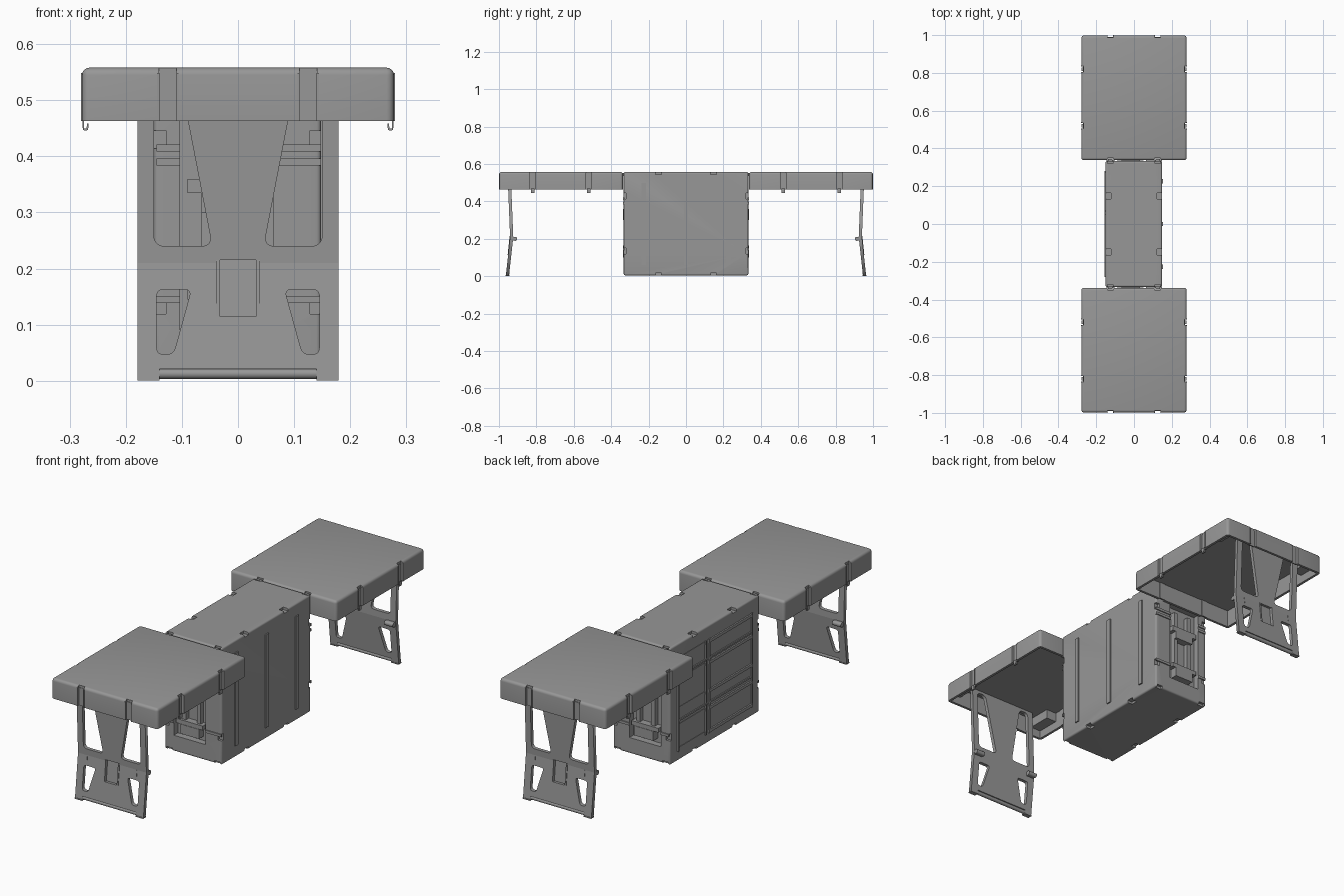
import bpy, bmesh, math
from mathutils import Vector, Matrix

if "Cube" in bpy.data.objects:
    bpy.data.objects.remove(bpy.data.objects["Cube"])


def add_box(bm, lo, hi):
    lo, hi = Vector(lo), Vector(hi)
    m = Matrix.Translation((lo + hi) / 2) @ Matrix.Diagonal((*(hi - lo), 1))
    return bmesh.ops.create_cube(bm, size=1, matrix=m)["verts"]


def finish(bm, name):
    me = bpy.data.meshes.new(name)
    bm.to_mesh(me)
    bm.free()
    ob = bpy.data.objects.new(name, me)
    bpy.context.collection.objects.link(ob)
    return ob


def boxes(name, items):
    bm = bmesh.new()
    for lo, hi in items:
        add_box(bm, lo, hi)
    return finish(bm, name)


def activate(ob):
    bpy.ops.object.select_all(action='DESELECT')
    ob.select_set(True)
    bpy.context.view_layer.objects.active = ob


def cut(ob, items):
    c = boxes("cutter", items)
    c.hide_render = True
    mod = ob.modifiers.new("cut", 'BOOLEAN')
    mod.operation, mod.solver, mod.object = 'DIFFERENCE', 'EXACT', c
    activate(ob)
    bpy.ops.object.modifier_apply(modifier="cut")
    bpy.data.objects.remove(c)


def smooth(ob):
    activate(ob)
    bpy.ops.object.shade_smooth_by_angle(angle=math.radians(35))


def rounded_box(name, lo, hi, r, keep_bottom=False):
    bm = bmesh.new()
    add_box(bm, lo, hi)
    edges = [e for e in bm.edges
             if not (keep_bottom and all(abs(v.co.z - lo[2]) < 1e-5 for v in e.verts))]
    bmesh.ops.bevel(bm, geom=edges, offset=r, segments=4, profile=0.5, affect='EDGES')
    return finish(bm, name)


def around(x, y, z, a, b, c):
    return (x - a, y - b, z - c), (x + a, y + b, z + c)


def mirror_y(ob):
    """Twin of a part at the other end."""
    me = ob.data.copy()
    me.transform(Matrix.Diagonal((1, -1, 1, 1)))
    me.flip_normals()
    twin = bpy.data.objects.new(ob.name + "_back", me)
    bpy.context.collection.objects.link(twin)
    ob.name += "_front"


S = (-1, 1)

# Central upright case with strap notches and recessed ends
case = rounded_box("case", (-.15, -.333, 0.005), (.148, .333, .557), .008)
cuts = []
for s in S:
    cuts.append(around(-.02, s * .333, .275, .083, .03, .195))
    for t in S:
        for z in (.005, .557):
            cuts.append(around(s * .15, t * .148, z, .028, .016, .012))
        for z in (.135, .43):
            cuts.append(around(s * .15, t * .333, z, .022, .012, .016))
        for z in (.005, .557):
            cuts.append(around(s * .125, t * .333, z, .015, .012, .012))
cut(case, cuts)
smooth(case)

# Vertical ribs on the right face
boxes("right_ribs", [((.14, y - .011, .06), (.154, y + .011, .5))
                     for y in (-.226, 0, .226)])

# Slatted frame on the left face
items = []
for z in (.06, .17, .25, .385, .485):
    items.append(((-.157, -.275, z - .007), (-.145, .05, z + .007)))
    items.append(((-.152, .065, z - .007), (-.145, .28, z + .007)))
for z in (.195, .405):
    items.append(((-.155, -.275, z - .004), (-.145, .28, z + .004)))
for y in (-.275, .045, .07, .275):
    items.append(((-.156, y - .005, .05), (-.145, y + .005, .495)))
boxes("left_slats", items)

# End rails, carrying handle and clasps of the case
items = []
for z in (.145, .39, .415):
    items.append(((-.145, -.338, z - .006), (-.103, -.33, z + .006)))
    items.append(((.063, -.338, z - .006), (.148, -.33, z + .006)))
items += [((-.065, -.325, .10), (-.045, -.3, .44)),
          ((.012, -.325, .10), (.032, -.3, .44)),
          ((-.09, -.336, .335), (.05, -.3, .36)),
          ((-.065, -.338, .30), (.032, -.3, .335)),
          ((-.09, -.336, .145), (.05, -.3, .165)),
          ((-.065, -.338, .10), (.032, -.3, .145))]
mirror_y(boxes("end_handle", items))

# Hollow tray lid used as a table top
lid = rounded_box("table_lid", (-.278, -.998, .463), (.278, -.338, .558), .013, True)
cut(lid, [((-.266, -.986, .4), (.266, -.35, .546))])
cuts = []
for s in S:
    for y in (-.998, -.338):
        cuts.append(around(s * .125, y, .51, .0155, .011, .07))
    for y in (-.82, -.52):
        cuts.append(around(s * .278, y, .51, .011, .0155, .07))
cut(lid, cuts)
smooth(lid)
mirror_y(lid)

# Ridges beside each strap notch, and inner corner blocks
items = []
for s in S:
    for d in S:
        items.append(around(s * .125 + d * .017, -.993, .506, .002, .007, .043))
        for y in (-.82, -.52):
            items.append(around(s * .273, y + d * .017, .506, .007, .002, .043))
    items.append(around(s * .125, -.338, .545, .012, .006, .008))
    items.append(around(s * .24, -.93, .525, .028, .056, .023))
mirror_y(boxes("lid_ridges", items))

# Thin strap backing that closes the notches from inside
items = []
for s in S:
    items += [around(s * .125, y, .505, .0155, .003, .042) for y in (-.986, -.35)]
    items += [around(s * .266, y, .505, .003, .0155, .042) for y in (-.82, -.52)]
mirror_y(boxes("notch_backing", items))

# Small hooks under the lid sides
bm = bmesh.new()
for s in S:
    for y in (-.82, -.52):
        path = [(.276, .468), (.276, .455)] + \
               [(.272 + .004 * math.cos(a), .452 - .005 * math.sin(a))
                for a in (0, .8, 1.57, 2.3, 3.14)] + [(.268, .458)]
        for (x0, z0), (x1, z1) in zip(path, path[1:]):
            add_box(bm, (s * (x0 + x1) / 2 - .0012, y - .009, min(z0, z1) - .001),
                    (s * (x0 + x1) / 2 + .0012, y + .009, max(z0, z1) + .001))
mirror_y(finish(bm, "lid_hooks"))


def fillet(pts, r):
    """Round the corners of a closed polygon."""
    out = []
    for i, p in enumerate(pts):
        p, a, b = Vector(p), Vector(pts[i - 1]), Vector(pts[(i + 1) % len(pts)])
        a, b = p + (a - p).normalized() * r, p + (b - p).normalized() * r
        for k in range(6):
            t = k / 5
            out.append(a * (1 - t) ** 2 + p * 2 * t * (1 - t) + b * t * t)
    return out


def bend(ob):
    """Give a leg part the slight knee seen from the side."""
    for v in ob.data.vertices:
        z = v.co.z
        v.co.y += -.955 + .023 * z / .21 if z < .21 else -.932 - .010 * (z - .21) / .25


# Folding leg: plate with four openings
loops = [[(-.179, .003), (.179, .003), (.179, .543), (-.179, .543)]]
for s in S:
    loops.append(fillet([(s * .15, .53), (s * .15, .24), (s * .046, .24), (s * .102, .53)], .02))
    loops.append(fillet([(s * .145, .163), (s * .083, .163), (s * .115, .047), (s * .145, .047)], .013))
cu = bpy.data.curves.new("leg", 'CURVE')
cu.dimensions, cu.fill_mode, cu.extrude = '2D', 'BOTH', .0085
for loop in loops:
    sp = cu.splines.new('POLY')
    sp.points.add(len(loop) - 1)
    for q, p in zip(sp.points, loop):
        q.co = (p[0], p[1], 0, 1)
    sp.use_cyclic_u = True
tmp = bpy.data.objects.new("tmp", cu)
bpy.context.collection.objects.link(tmp)
activate(tmp)
bpy.ops.object.convert(target='MESH')
leg = bpy.context.object
leg.name = "leg_plate"
leg.data.transform(Matrix.Rotation(math.pi / 2, 4, 'X'))
bm = bmesh.new()
bm.from_mesh(leg.data)
bmesh.ops.remove_doubles(bm, verts=bm.verts, dist=1e-5)
bmesh.ops.bisect_plane(bm, geom=bm.verts[:] + bm.edges[:] + bm.faces[:],
                       plane_co=(0, 0, .21), plane_no=(0, 0, 1))
bmesh.ops.recalc_face_normals(bm, faces=bm.faces)
bm.to_mesh(leg.data)
bm.free()
cut(leg, [((-.036, -.03, .115), (.036, .004, .215)), ((-.14, -.03, -.01), (.14, .03, .021))])
bend(leg)
mirror_y(leg)

# Raised strips around the leg latch and knee
trim = boxes("leg_trim", [((-.039, -.011, .115), (-.032, .006, .215)),
                          ((.032, -.011, .115), (.039, .006, .215)),
                          ((-.131, -.0105, .18), (-.129, .006, .209)),
                          ((.129, -.0105, .18), (.131, .006, .209)),
                          ((-.179, -.011, .001), (-.14, .011, .006)),
                          ((.14, -.011, .001), (.179, .011, .006))])
bend(trim)
mirror_y(trim)

# Foot bar and knee hinge knobs
bm = bmesh.new()
rods = [(0, -.953, .0125, .009, .28)] + [(s * .155, -.914, .2, .011, .045) for s in S]
for x, y, z, r, length in rods:
    bmesh.ops.create_cone(bm, cap_ends=True, segments=20, radius1=r, radius2=r, depth=length,
                          matrix=Matrix.Translation((x, y, z)) @ Matrix.Rotation(math.pi / 2, 4, 'Y'))
for s in S:
    add_box(bm, (s * .155 - .02, -.932, .19), (s * .155 + .02, -.914, .21))
rod = finish(bm, "leg_hinge_rods")
smooth(rod)
mirror_y(rod)

# Dark grey finish on everything
mat = bpy.data.materials.new("dark_grey")
mat.diffuse_color = (.31, .31, .31, 1)
mat.use_nodes = True
mat.node_tree.nodes["Principled BSDF"].inputs["Base Color"].default_value = mat.diffuse_color
for ob in bpy.data.objects:
    ob.data.materials.clear()
    ob.data.materials.append(mat)
